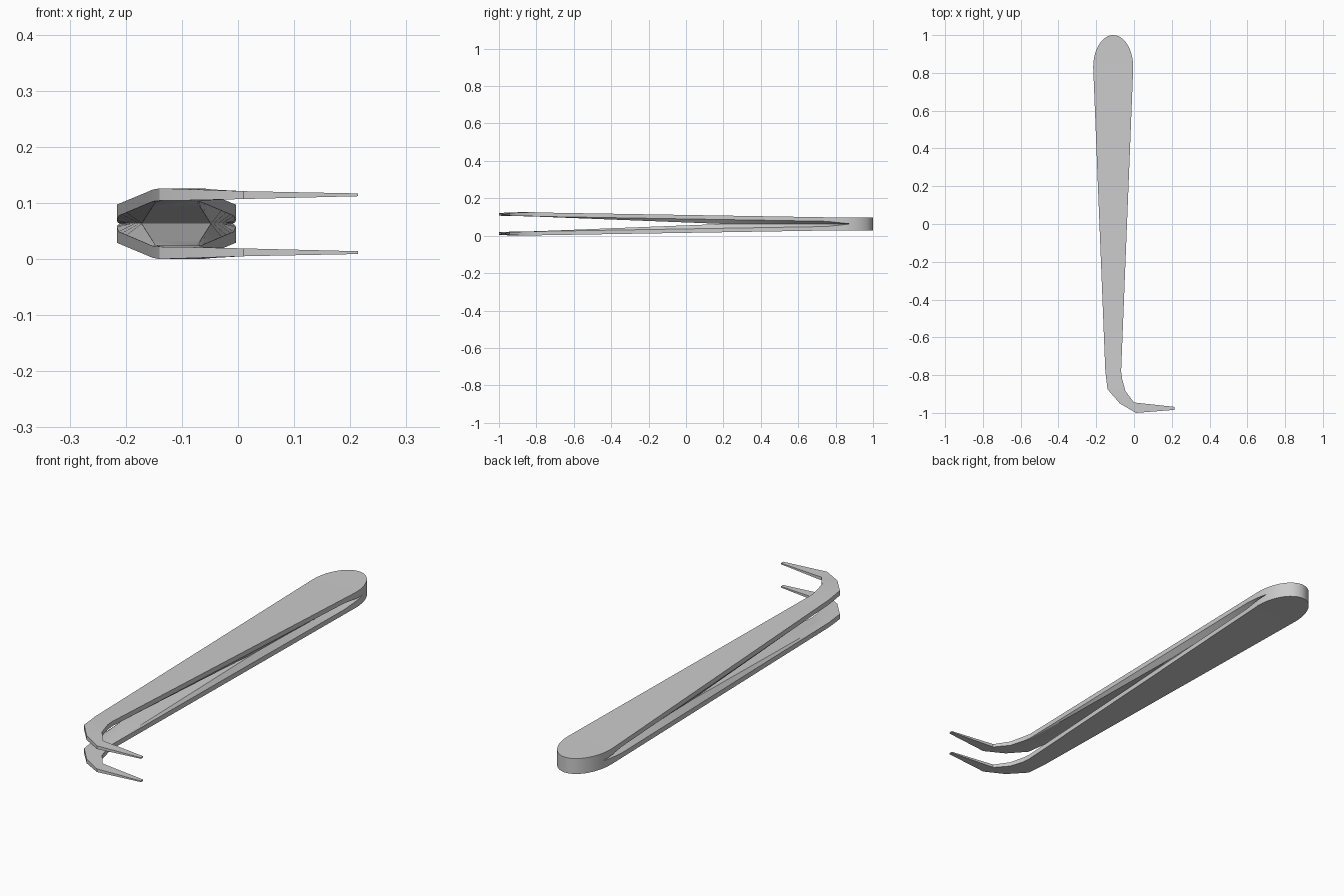
import bpy, bmesh, math

if "Cube" in bpy.data.objects:
    bpy.data.objects.remove(bpy.data.objects["Cube"])

MID = 0.063   # height of the mirror plane between the two arms
CX = -0.11    # centre line of the handle


def lerp(a, b, t):
    t = max(0.0, min(1.0, t))
    return a + (b - a) * t


# Stations: left xy, right xy, outer height, inner edge height, inner centre height, centre inset
stations = [
    ((0.214, -0.984), (0.214, -0.968), 0.054, 0.049, 0.049, 0.002),
    ((0.01, -1.0), (0.0, -0.945), 0.058, 0.044, 0.044, 0.005),
    ((-0.075, -0.95), (-0.045, -0.885), 0.061, 0.042, 0.042, 0.005),
    ((-0.14, -0.875), (-0.063, -0.82), 0.063, 0.041, 0.041, 0.005),
]


def handle_station(y, half):
    outer = lerp(0.062, 0.034, (y + 0.85) / 1.68)
    edge = lerp(0.041, 0.014, (y + 0.85) / 1.6)
    if y > 0.75:
        edge = lerp(0.014, 0.0, (y - 0.75) / 0.13)
    centre = lerp(0.041, 0.0, (y + 0.85) / 1.05)
    inset = min(lerp(0.004, 0.022, (y + 0.8) / 1.2), half * 0.4)
    stations.append(((CX - half, y), (CX + half, y), outer, edge, centre, inset))


# Tapered blade, then rounded end
for y in (-0.78, -0.55, -0.3, -0.05, 0.2, 0.4, 0.6, 0.75, 0.83):
    handle_station(y, lerp(0.041, 0.106, (y + 0.8) / 1.63))
for i in range(1, 11):
    a = math.radians(i * 8.7)
    handle_station(0.83 + 0.17 * math.sin(a), 0.106 * math.cos(a))

# Loft the upper arm; surfaces on the mirror plane are left open to weld
bm = bmesh.new()
rings = []
for l, r, outer, edge, centre, inset in stations:
    t = inset / math.dist(l, r)
    li = [lerp(l[k], r[k], t) for k in (0, 1)]
    ri = [lerp(r[k], l[k], t) for k in (0, 1)]
    pts = [(*l, outer), (*r, outer), (*r, edge), (*ri, centre), (*li, centre), (*l, edge)]
    rings.append([bm.verts.new(p) for p in pts])

for a, b in zip(rings, rings[1:]):
    for k in range(6):
        n = (k + 1) % 6
        quad = (a[k], a[n], b[n], b[k])
        if any(v.co.z > 1e-5 for v in quad):
            bm.faces.new(quad)
bm.faces.new(rings[0])
e = rings[-1]
bm.faces.new((e[0], e[1], e[2], e[3], e[4], e[5]))
bmesh.ops.recalc_face_normals(bm, faces=bm.faces)

mesh = bpy.data.meshes.new("tweezer_arms")
bm.to_mesh(mesh)
bm.free()
obj = bpy.data.objects.new("tweezer_arms", mesh)
bpy.context.collection.objects.link(obj)
obj.location.z = MID

# Lower arm by mirroring
mirror = obj.modifiers.new("lower_arm", 'MIRROR')
mirror.use_axis = (False, False, True)
mirror.merge_threshold = 0.0002

bpy.context.view_layer.objects.active = obj
obj.select_set(True)
bpy.ops.object.modifier_apply(modifier=mirror.name)
bpy.ops.object.shade_smooth_by_angle(angle=math.radians(30))
